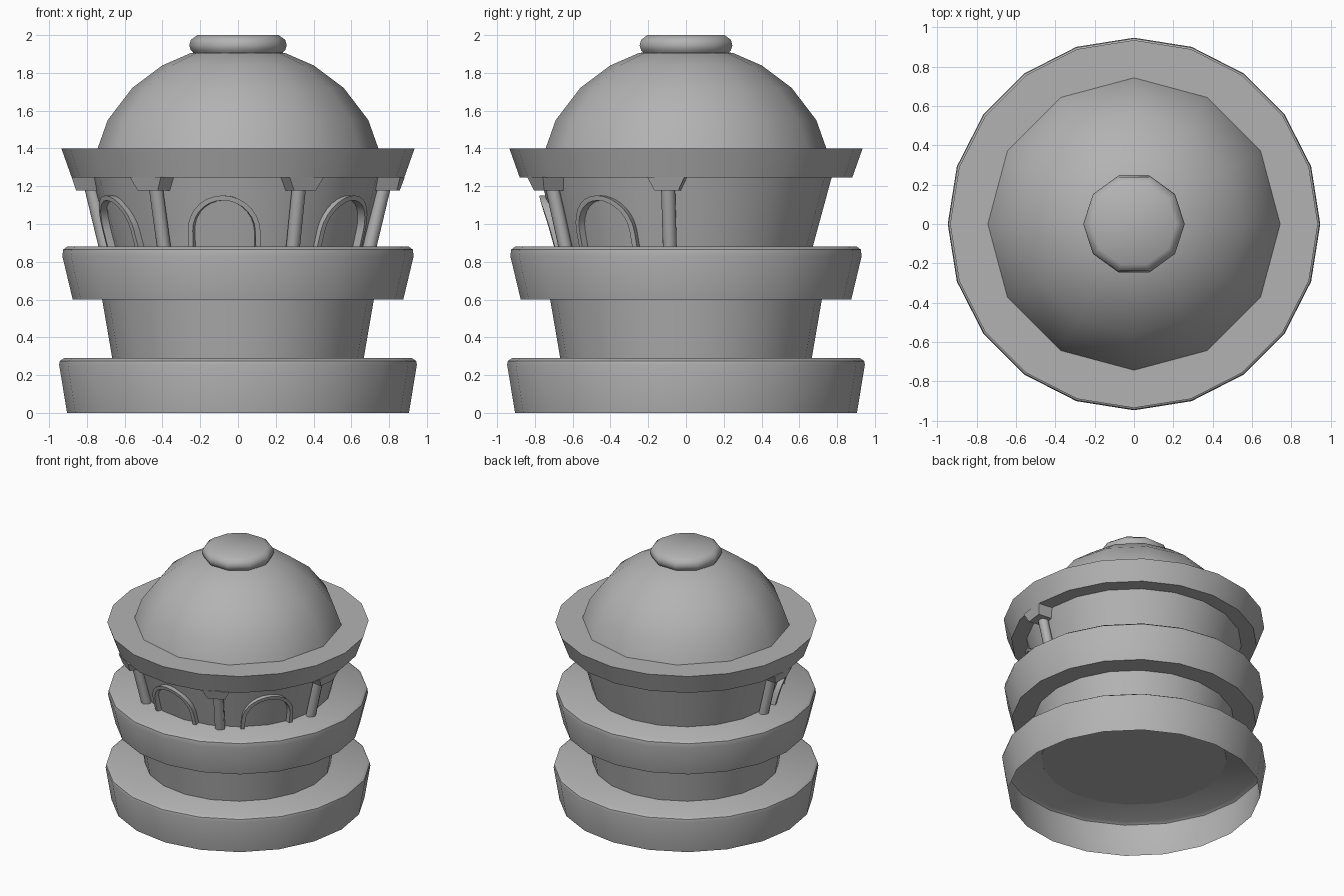
import bpy, bmesh, math
from mathutils import Vector

cube = bpy.data.objects.get("Cube")
if cube:
    bpy.data.objects.remove(cube, do_unlink=True)

stone = bpy.data.materials.new("grey_stone")
stone.use_nodes = True
GREY = (0.45, 0.45, 0.45, 1)
stone.diffuse_color = GREY
stone.node_tree.nodes["Principled BSDF"].inputs["Base Color"].default_value = GREY


def finish(name, bm, angle=40):
    bmesh.ops.recalc_face_normals(bm, faces=bm.faces[:])
    mesh = bpy.data.meshes.new(name)
    bm.to_mesh(mesh)
    bm.free()
    mesh.materials.append(stone)
    obj = bpy.data.objects.new(name, mesh)
    bpy.context.collection.objects.link(obj)
    bpy.ops.object.select_all(action='DESELECT')
    obj.select_set(True)
    bpy.context.view_layer.objects.active = obj
    bpy.ops.object.shade_smooth_by_angle(angle=math.radians(angle))
    return obj


def around(deg, radius, z, side=0.0):
    """Point at an angle from the front, with a sideways shift."""
    a = math.radians(deg)
    out = Vector((math.sin(a), -math.cos(a), 0))
    across = Vector((math.cos(a), math.sin(a), 0))
    return out * radius + across * side + Vector((0, 0, z))


def bridge(bm, rings):
    for lower, upper in zip(rings, rings[1:]):
        n = len(lower)
        for i in range(n):
            j = (i + 1) % n
            bm.faces.new((lower[i], lower[j], upper[j], upper[i]))


def lathe(name, profile, sides=20, bottom=True):
    bm = bmesh.new()
    rings = [[bm.verts.new(around(360 * i / sides, r, z)) for i in range(sides)]
             for r, z in profile]
    bridge(bm, rings)
    bm.faces.new(rings[-1])
    if bottom:
        bm.faces.new(rings[0])
    obj = finish(name, bm)
    if not bottom:
        # An open shell keeps its outside facing out
        mesh = obj.data
        if mesh.polygons[0].normal.dot(mesh.polygons[0].center) < 0:
            mesh.flip_normals()
    return obj


# Tiers, from the ground up
lathe("base_tier", [(0.905, 0), (0.947, 0.255), (0.943, 0.275), (0.92, 0.29)], bottom=False)
lathe("lower_wall", [(0.665, 0.285), (0.72, 0.605)])
lathe("middle_tier", [(0.875, 0.6), (0.93, 0.83), (0.925, 0.865), (0.905, 0.88)])
lathe("upper_wall", [(0.67, 0.875), (0.772, 1.25)])
lathe("roof_rim", [(0.88, 1.245), (0.935, 1.4)])

# Dome and cap
lathe("dome", [(0.745, 1.395), (0.69, 1.55), (0.56, 1.72), (0.40, 1.84),
               (0.25, 1.905), (0.1, 1.925)], sides=12)
cap = lathe("cap", [(0.225, 1.895), (0.25, 1.92), (0.258, 1.945),
                    (0.25, 1.975), (0.215, 2.0)], sides=10)
cap.rotation_euler.z = math.radians(90)


# Leaning columns with flared brackets under the roof
def column(name, deg):
    bm = bmesh.new()
    rings = []
    for radius, z in ((0.70, 0.87), (0.78, 1.2)):
        centre = around(deg, radius, z)
        rings.append([bm.verts.new(centre + around(45 * i, 0.037, 0)) for i in range(8)])
    bridge(bm, rings)
    for ring in rings:
        bm.faces.new(ring)
    finish(name, bm, 50)


def bracket(name, deg):
    bm = bmesh.new()
    rings = []
    for z, half, outer in ((1.178, 0.064, 0.855), (1.25, 0.1, 0.878)):
        corners = ((0.71, -half), (outer, -half), (outer, half), (0.71, half))
        rings.append([bm.verts.new(around(deg, r, z, s)) for r, s in corners])
    bridge(bm, rings)
    for ring in rings:
        bm.faces.new(ring)
    finish(name, bm, 20)


for i in range(4):
    angle = -92.5 + 58.5 * i
    column(f"column_{i + 1}", angle)
    bracket(f"bracket_{i + 1}", angle)


# Raised arch frames that follow the sloping wall
def arch(name, deg, steps=14):
    path = [(1, 0.87)]
    for i in range(steps + 1):
        t = math.pi * i / steps
        path.append((math.cos(t), 0.965 + math.sin(t)))
    path.append((-1, 0.87))
    bm = bmesh.new()
    rings = []
    for i, (u, z) in enumerate(path):
        ring = []
        for size, lift in ((0.16, -0.03), (0.16, 0.035), (0.186, 0.035), (0.186, -0.03)):
            height = z if i in (0, len(path) - 1) else 0.965 + (z - 0.965) * size
            wall = 0.67 + (height - 0.88) * 0.27
            turn = math.degrees(u * size / wall)
            ring.append(bm.verts.new(around(deg + turn, wall + lift, height)))
        rings.append(ring)
    bridge(bm, rings)
    bm.faces.new(rings[0])
    bm.faces.new(rings[-1])
    finish(name, bm)


for i, side in enumerate(("right", "front", "left")):
    arch(f"{side}_arch", -64.5 + 58.5 * i)
